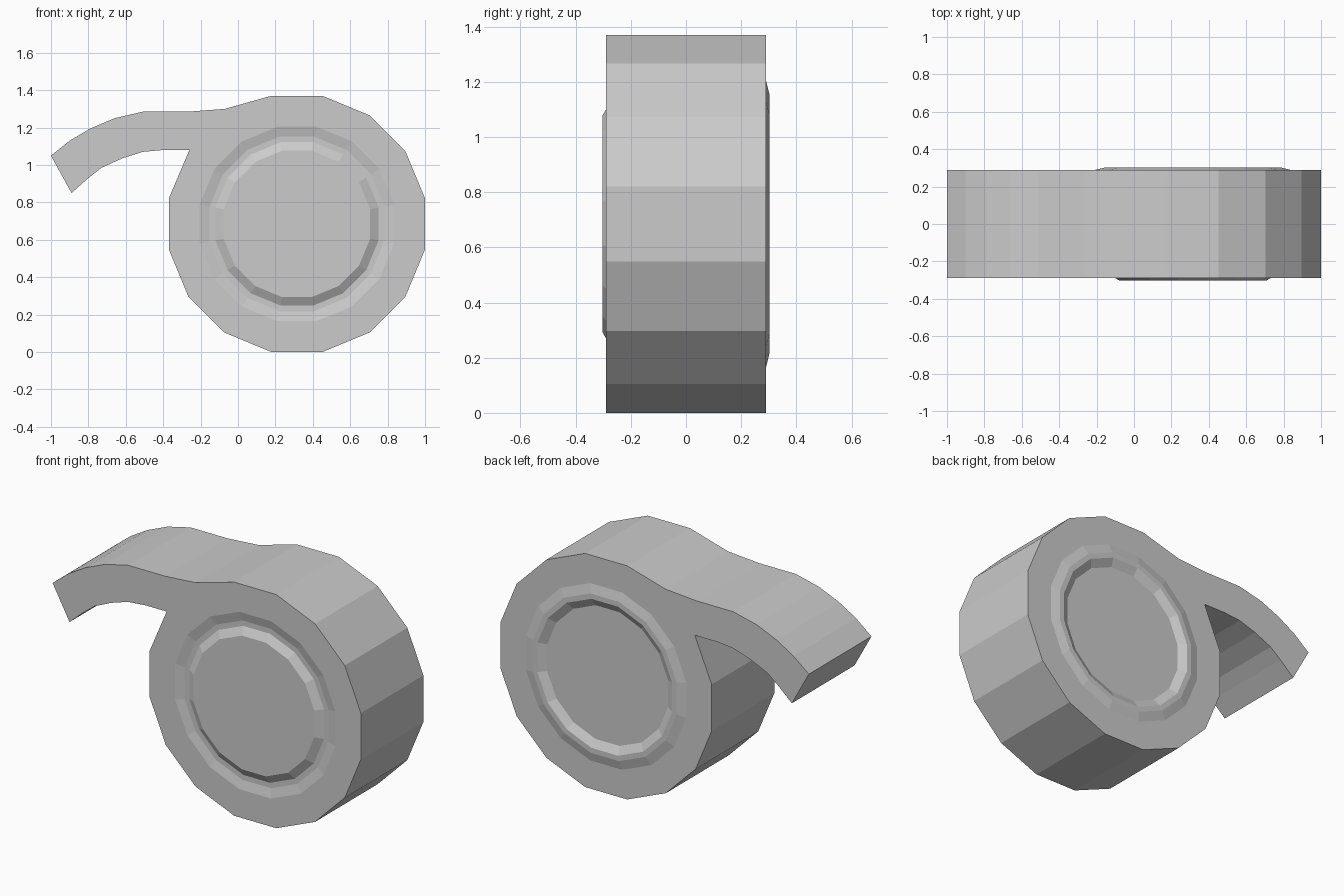
import bpy, bmesh, math

cube = bpy.data.objects.get("Cube")
if cube:
    bpy.data.objects.remove(cube, do_unlink=True)

SIDES, CX, CZ, HALF = 16, 0.315, 0.685, 0.29

mat = bpy.data.materials.new("plain grey")
mat.use_nodes = True
GREY = (0.6, 0.6, 0.6, 1)
mat.diffuse_color = GREY
mat.node_tree.nodes["Principled BSDF"].inputs["Base Color"].default_value = GREY


def polygon(apothem):
    """Flat-topped regular polygon around the roll centre, as (x, z) points."""
    r = apothem / math.cos(math.pi / SIDES)
    angles = [2 * math.pi * (i + 0.5) / SIDES for i in range(SIDES)]
    return [(CX + r * math.cos(a), CZ + r * math.sin(a)) for a in angles]


def add_ring(bm, points, y):
    return [bm.verts.new((x, y, z)) for x, z in points]


def bridge(bm, a, b):
    for i in range(len(a)):
        j = (i + 1) % len(a)
        bm.faces.new((a[i], a[j], b[j], b[i]))


def loop_edges(bm, ring):
    return [bm.edges.get((v, ring[i - 1])) or bm.edges.new((v, ring[i - 1]))
            for i, v in enumerate(ring)]


def finish(bm, name):
    bmesh.ops.recalc_face_normals(bm, faces=bm.faces[:])
    mesh = bpy.data.meshes.new(name)
    bm.to_mesh(mesh)
    bm.free()
    mesh.materials.append(mat)
    bpy.context.collection.objects.link(bpy.data.objects.new(name, mesh))


# Roll outline whose upper left runs into the curved loose end
tail_top = [(-0.07, 1.3), (-0.27, 1.285), (-0.51, 1.285), (-0.66, 1.25),
            (-0.79, 1.195), (-0.9, 1.13), (-1, 1.05)]
tail_under = [(-0.89, 0.85), (-0.8, 0.93), (-0.73, 0.985), (-0.62, 1.035),
              (-0.51, 1.07), (-0.4, 1.08), (-0.26, 1.08)]
roll = polygon(CZ)
outline = roll[:5] + tail_top + tail_under + roll[7:]

# Stepped hub: the raised disc on the front repeats as a recess on the back
DEPTH = 0.013
hub = [(0.52, 0), (0.467, DEPTH), (0.437, DEPTH), (0.392, -DEPTH)]

bm = bmesh.new()
outer = {}
for side in (-1, 1):
    y = side * HALF
    outer[side] = add_ring(bm, outline, y)
    rings = [add_ring(bm, polygon(a), y + step) for a, step in hub]
    edges = loop_edges(bm, outer[side]) + loop_edges(bm, rings[0])
    bmesh.ops.triangle_fill(bm, edges=edges, use_beauty=True, use_dissolve=False)
    for a, b in zip(rings, rings[1:]):
        bridge(bm, a, b)
    bm.faces.new(rings[-1])
bridge(bm, outer[-1], outer[1])
finish(bm, "roll_with_loose_end")
